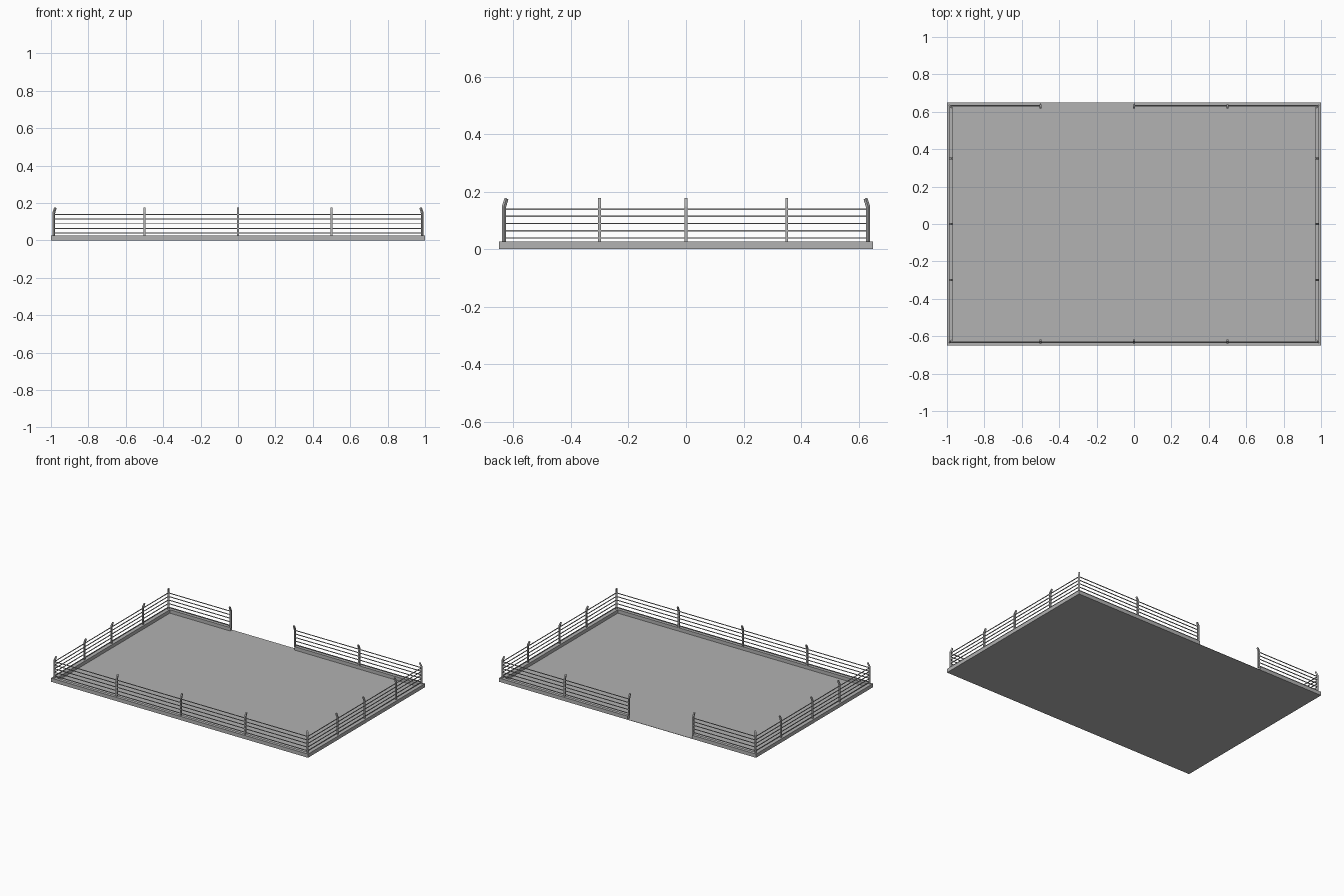
import bpy, bmesh
from mathutils import Vector

cube = bpy.data.objects.get("Cube")
if cube:
    bpy.data.objects.remove(cube, do_unlink=True)

HX, HY = 1.0, 0.65          # half size of the slab
CURB_X, CURB_Y = 0.03, 0.022  # curb widths on the sides and on front/back
CURB_TOP = 0.026
FX, FY = 0.985, 0.633       # fence lines
WIRE_HEIGHTS = [0.039 + 0.025 * i for i in range(5)]


def material(name, value):
    mat = bpy.data.materials.new(name)
    mat.use_nodes = True
    colour = (value, value, value, 1)
    mat.diffuse_color = colour
    mat.node_tree.nodes["Principled BSDF"].inputs["Base Color"].default_value = colour
    return mat


grey = material("concrete grey", 0.445)


def finish(name, bm):
    bmesh.ops.recalc_face_normals(bm, faces=bm.faces)
    mesh = bpy.data.meshes.new(name)
    bm.to_mesh(mesh)
    bm.free()
    mesh.materials.append(grey)
    obj = bpy.data.objects.new(name, mesh)
    bpy.context.collection.objects.link(obj)
    return obj


def box(name, x0, x1, y0, y1, z0, z1):
    bm = bmesh.new()
    bmesh.ops.create_cube(bm, size=1)
    for v in bm.verts:
        v.co = ((x0 + x1) / 2 + v.co.x * (x1 - x0),
                (y0 + y1) / 2 + v.co.y * (y1 - y0),
                z0 + (v.co.z + 0.5) * (z1 - z0))
    return finish(name, bm)


def post(name, x, y, inward):
    """Flat post whose tip leans toward the inside of the yard."""
    inward = Vector((*inward, 0)).normalized()
    side = Vector((-inward.y, inward.x, 0)) * 0.005
    # profile as (inward offset, height)
    profile = [(-0.005, CURB_TOP - 0.002), (0.005, CURB_TOP - 0.002), (0.005, 0.143),
               (0.016, 0.172), (0.008, 0.177), (-0.005, 0.148)]
    bm = bmesh.new()
    ring = [bm.verts.new(Vector((x, y, z)) + inward * d - side) for d, z in profile]
    face = bm.faces.new(ring)
    grown = bmesh.ops.extrude_face_region(bm, geom=[face])
    moved = [g for g in grown["geom"] if isinstance(g, bmesh.types.BMVert)]
    bmesh.ops.translate(bm, verts=moved, vec=side * 2)
    return finish(name, bm)


def wires(name, start, end):
    """Five square strands between two fence ends."""
    r = 0.0022
    for i, z in enumerate(WIRE_HEIGHTS):
        box(f"{name}_{i + 1}", min(start[0], end[0]) - r, max(start[0], end[0]) + r,
            min(start[1], end[1]) - r, max(start[1], end[1]) + r, z - r, z + r)


# Floor slab
box("floor", -HX, HX, -HY, HY, 0, 0.002)

# Curbs, with the gateway left open at the back
for label, s in (("left", 1), ("right", -1)):
    edges = sorted((s * HX, s * (HX - CURB_X)))
    box(f"{label}_curb", *edges, -HY, HY, 0, CURB_TOP)
inner = HX - CURB_X
box("front_curb", -inner, inner, -HY, CURB_Y - HY, 0, CURB_TOP)
box("back_right_curb", -inner, -0.5, HY - CURB_Y, HY, 0, CURB_TOP)
box("back_left_curb", 0, inner, HY - CURB_Y, HY, 0, CURB_TOP)

# Posts
for i, x in enumerate((-0.5, 0, 0.5)):
    post(f"front_post_{i + 1}", x, -FY, (0, 1))
    post(f"back_post_{i + 1}", x, FY, (0, -1))
for label, s in (("left", 1), ("right", -1)):
    for i, y in enumerate((-0.3, 0, 0.35)):
        post(f"{label}_post_{i + 1}", s * FX, y, (-s, 0))
    for end, t in (("front", -1), ("back", 1)):
        post(f"{end}_{label}_corner_post", s * FX, t * FY, (-s, -t))

# Wire strands
wires("front_wire", (-FX, -FY), (FX, -FY))
wires("back_right_wire", (-FX, FY), (-0.5, FY))
wires("back_left_wire", (0, FY), (FX, FY))
wires("left_wire", (FX, -FY), (FX, FY))
wires("right_wire", (-FX, -FY), (-FX, FY))
